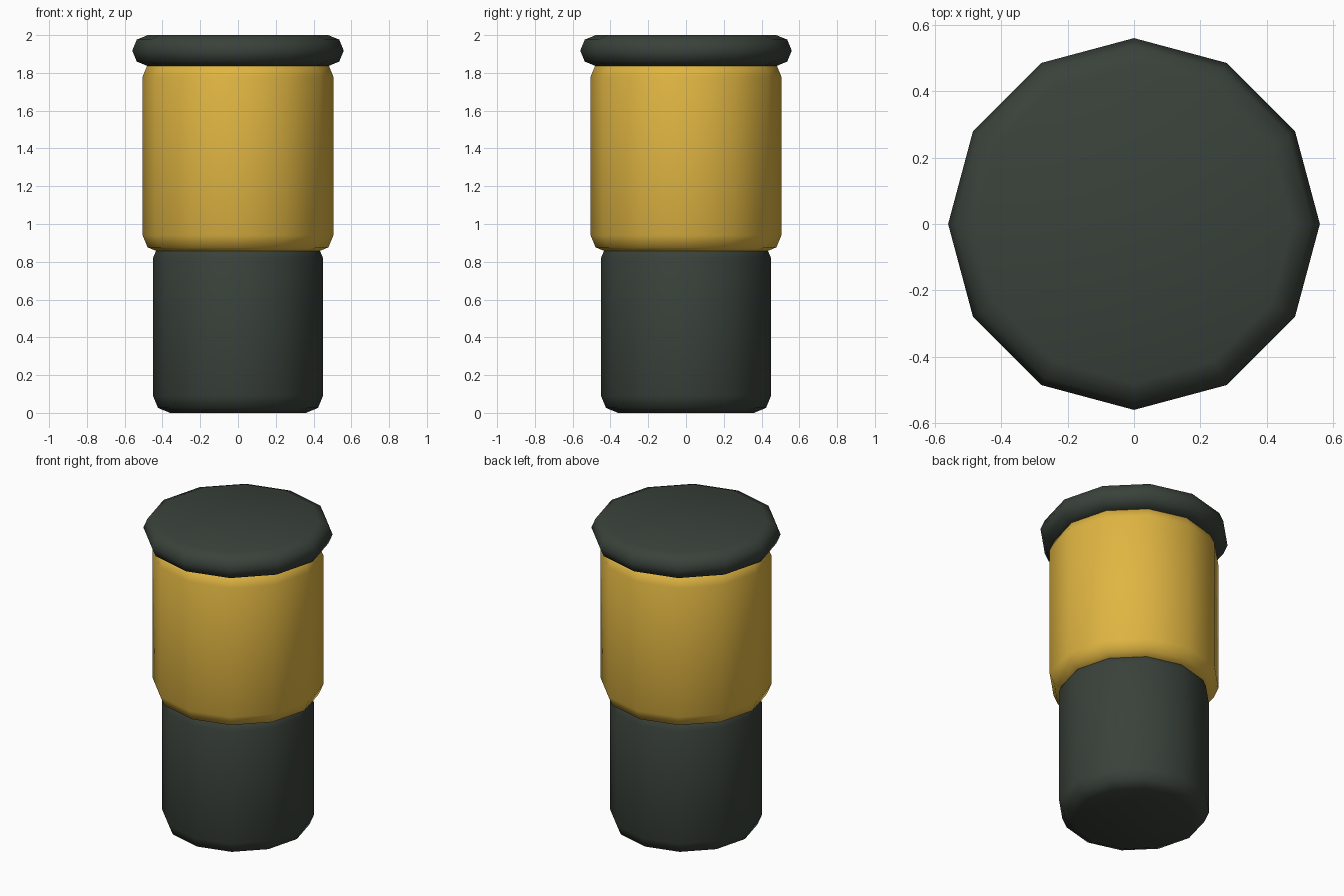
import bpy
import bmesh
from math import cos, sin, pi, radians

SIDES = 12

cube = bpy.data.objects.get("Cube")
if cube:
    bpy.data.objects.remove(cube, do_unlink=True)


def make_material(name, rgb):
    mat = bpy.data.materials.new(name)
    mat.use_nodes = True
    mat.diffuse_color = (*rgb, 1)
    bsdf = next(n for n in mat.node_tree.nodes if n.type == "BSDF_PRINCIPLED")
    bsdf.inputs["Base Color"].default_value = (*rgb, 1)
    return mat


def rounded_drum(name, radius, bottom, top, bevel, mat):
    """Twelve-sided drum with two-step rounded rims."""
    step = bevel * (1 - cos(pi / 4))
    rim = [(radius - bevel, 0), (radius - step, step), (radius, bevel)]
    profile = [(r, bottom + h) for r, h in rim]
    upper = [(r, top - h) for r, h in reversed(rim)]
    # When the two rims meet halfway they share one ring
    if upper[0][1] - profile[-1][1] < 0.001:
        upper = upper[1:]
    profile += upper

    bm = bmesh.new()
    angles = [2 * pi * i / SIDES for i in range(SIDES)]
    rings = [[bm.verts.new((r * cos(a), r * sin(a), z)) for a in angles]
             for r, z in profile]
    for low, high in zip(rings, rings[1:]):
        for i in range(SIDES):
            j = (i + 1) % SIDES
            bm.faces.new((low[i], low[j], high[j], high[i]))
    bm.faces.new(rings[0][::-1])
    bm.faces.new(rings[-1])

    mesh = bpy.data.meshes.new(name)
    bm.to_mesh(mesh)
    bm.free()
    mesh.materials.append(mat)
    obj = bpy.data.objects.new(name, mesh)
    bpy.context.collection.objects.link(obj)
    bpy.ops.object.select_all(action="DESELECT")
    obj.select_set(True)
    bpy.context.view_layer.objects.active = obj
    bpy.ops.object.shade_smooth_by_angle(angle=radians(60))
    return obj


dark = make_material("dark green grey", (0.042, 0.054, 0.043))
yellow = make_material("golden yellow", (0.74, 0.46, 0.054))

# Narrow base, wide yellow body, overhanging lid
rounded_drum("lower_body", 0.45, 0, 0.91, 0.09, dark)
rounded_drum("upper_body", 0.505, 0.85, 1.87, 0.09, yellow)
rounded_drum("lid", 0.56, 1.836, 2, 0.082, dark)
